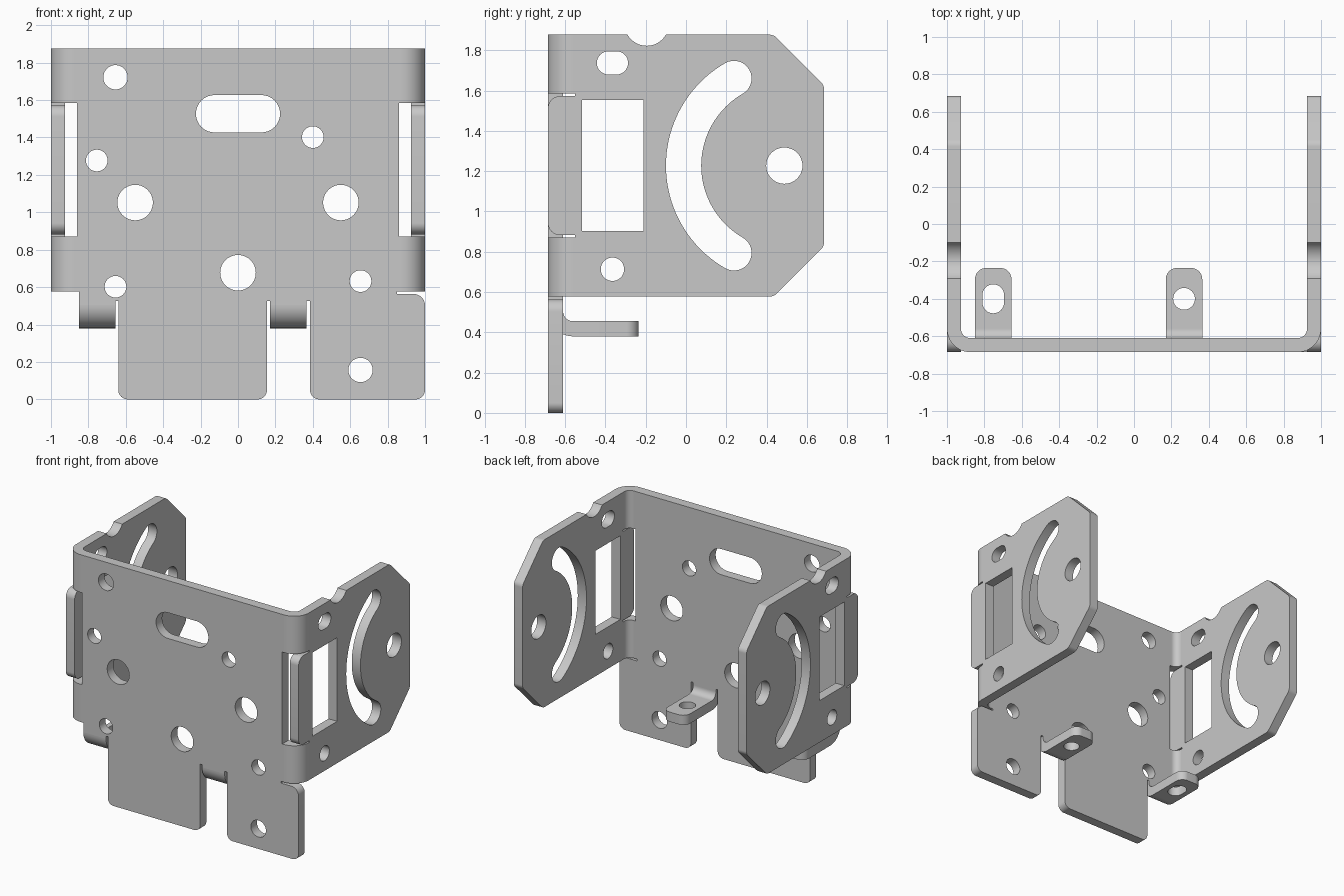
import bpy, bmesh
from math import radians, cos, sin, tan
from mathutils import Matrix, Vector

cube = bpy.data.objects.get("Cube")
if cube:
    bpy.data.objects.remove(cube, do_unlink=True)

steel = bpy.data.materials.new("grey steel")
steel.use_nodes = True
GREY = (0.58, 0.58, 0.58, 1)
steel.diffuse_color = GREY
steel.node_tree.nodes["Principled BSDF"].inputs["Base Color"].default_value = GREY

T = 0.075                      # sheet thickness
RI = 0.05                      # inner bend radius
RO = RI + T                    # outer bend radius
FRONT, BACK = -0.685, 0.685
BEND_Y = FRONT + RO            # where the bends meet the side plates
BEND_X = 1 - RO
LOW, TOP = 0.577, 1.877
SLIT_LOW, SLIT_TOP = 0.87, 1.584
MID = 1.227

# Sketch planes: sketch x, sketch y, extrusion direction
XY = Matrix.Identity(4)
XZ = Matrix(((1, 0, 0, 0), (0, 0, -1, 0), (0, 1, 0, 0), (0, 0, 0, 1)))
YZ = Matrix(((0, 0, 1, 0), (1, 0, 0, 0), (0, 1, 0, 0), (0, 0, 0, 1)))


def arc(cx, cy, r, a0, a1, n=16):
    angles = [radians(a0 + (a1 - a0) * i / n) for i in range(n + 1)]
    return [(cx + r * cos(a), cy + r * sin(a)) for a in angles]


def circle(cx, cy, r):
    return arc(cx, cy, r, 0, 360, 40)[:-1]


def slot(cx, cy, w, h):
    """Rounded slot along its longer direction."""
    r, d = min(w, h) / 2, abs(w - h) / 2
    if w > h:
        return arc(cx + d, cy, r, -90, 90) + arc(cx - d, cy, r, 90, 270)
    return arc(cx, cy + d, r, 0, 180) + arc(cx, cy - d, r, 180, 360)


def rounded(points):
    """Turn (x, y, radius) corners into fillets; plain (x, y) stay sharp."""
    out = []
    for i, p in enumerate(points):
        here = Vector(p[:2])
        if len(p) == 2:
            out.append(tuple(here))
            continue
        r = p[2]
        u = (Vector(points[i - 1][:2]) - here).normalized()
        v = (Vector(points[(i + 1) % len(points)][:2]) - here).normalized()
        half = u.angle(v) / 2
        centre = here + (u + v).normalized() * (r / sin(half))
        start = here + u * (r / tan(half)) - centre
        end = here + v * (r / tan(half)) - centre
        for k in range(9):
            spoke = start.lerp(end, k / 8).normalized()
            out.append(tuple(centre + spoke * r))
    return out


def sheet(name, loops, low, high, plane, mirror=False):
    """Fill the first loop, leave the others as holes, and extrude."""
    curve = bpy.data.curves.new(name, "CURVE")
    curve.dimensions = "2D"
    curve.fill_mode = "BOTH"
    curve.extrude = (high - low) / 2
    for loop in loops:
        spline = curve.splines.new("POLY")
        spline.points.add(len(loop) - 1)
        for point, (x, y) in zip(spline.points, loop):
            point.co = (x, y, 0, 1)
        spline.use_cyclic_u = True
    temp = bpy.data.objects.new(name + " sketch", curve)
    mesh = bpy.data.meshes.new_from_object(temp)
    bpy.data.objects.remove(temp)
    bpy.data.curves.remove(curve)
    mesh.transform(plane @ Matrix.Translation((0, 0, (low + high) / 2)))
    bm = bmesh.new()
    bm.from_mesh(mesh)
    bmesh.ops.remove_doubles(bm, verts=bm.verts, dist=0.0001)
    bmesh.ops.recalc_face_normals(bm, faces=bm.faces)
    for face in bm.faces:
        face.smooth = True
    bm.to_mesh(mesh)
    bm.free()
    mesh.set_sharp_from_angle(angle=radians(30))
    mesh.materials.clear()
    mesh.materials.append(steel)
    obj = bpy.data.objects.new(name, mesh)
    bpy.context.collection.objects.link(obj)
    if mirror:
        obj.modifiers.new("Mirror", "MIRROR").use_mirror_merge = False


def bend(cx, cy, a0, a1):
    return arc(cx, cy, RO, a0, a1) + arc(cx, cy, RI, a1, a0)


# Front plate with lower flaps and relief slits
TABS = {"right": (-0.85, -0.655), "left": (0.17, 0.365)}
TAB_Z = 0.38
FOLD_Z = TAB_Z + RO
RELIEF = 0.525
(r0, r1), (l0, l1) = TABS["right"], TABS["left"]
edge = 0.86
outline = [(-BEND_X, LOW), (r0, LOW), (r0, FOLD_Z), (r1, FOLD_Z), (r1, RELIEF),
           (-0.64, RELIEF), (-0.64, 0, 0.05), (0.155, 0, 0.05), (0.155, RELIEF),
           (l0, RELIEF), (l0, FOLD_Z), (l1, FOLD_Z), (l1, RELIEF),
           (0.385, RELIEF), (0.385, 0, 0.05), (1, 0, 0.05), (1, 0.563, 0.06),
           (0.85, 0.563), (0.85, LOW)]
right_edge = [(BEND_X, LOW), (BEND_X, SLIT_LOW), (edge, SLIT_LOW),
              (edge, SLIT_TOP), (BEND_X, SLIT_TOP), (BEND_X, TOP)]
outline += right_edge + [(-x, z) for x, z in reversed(right_edge[1:])]
small, medium, large = 0.058, 0.065, 0.095
holes = [circle(x, z, r) for x, z, r in (
    (-0.655, 1.722, medium), (-0.755, 1.277, small), (0.4, 1.402, small),
    (-0.55, 1.052, large), (0.55, 1.052, large), (0, 0.677, large),
    (-0.655, 0.602, small), (0.655, 0.632, small), (0.655, 0.157, medium))]
holes.append(slot(0, 1.527, 0.45, 0.2))
sheet("front_plate", [rounded(outline)] + holes, -FRONT - T, -FRONT, XZ)

# Side plates: chamfered back, top notch, straight front tab between slits
notch = arc(-0.195, TOP + 0.055, 0.11, -30, -150)
gap = 0.012
side = [(BEND_Y, LOW), (0.435, LOW, 0.05), (BACK, 0.827, 0.05),
        (BACK, 1.627, 0.05), (0.435, TOP, 0.05)] + notch + [
        (BEND_Y, TOP), (BEND_Y, SLIT_TOP), (-0.55, SLIT_TOP),
        (-0.55, SLIT_TOP - gap), (FRONT, SLIT_TOP - gap, 0.06),
        (FRONT, SLIT_LOW + gap, 0.06), (-0.55, SLIT_LOW + gap),
        (-0.55, SLIT_LOW), (BEND_Y, SLIT_LOW)]
window = [(-0.515, 0.902), (-0.21, 0.902), (-0.21, 1.552), (-0.515, 1.552)]

# Curved slot concentric with the pivot hole
px, R, w = 0.488, 0.5, 0.0875
dx, dz = R * cos(radians(120)), R * sin(radians(120))
curved_slot = (arc(px, MID, R + w, 120, 240, 40)
               + arc(px + dx, MID - dz, w, 240, 420)[1:-1]
               + arc(px, MID, R - w, 240, 120, 40)
               + arc(px + dx, MID + dz, w, -60, 120)[1:-1])
sheet("side_plates", [rounded(side), window, curved_slot, circle(px, MID, 0.09),
                      slot(-0.365, 1.737, 0.155, 0.115),
                      circle(-0.365, 0.713, small)], 1 - T, 1, YZ, mirror=True)

# Rounded corner bends joining the sides to the front
corner = bend(BEND_X, BEND_Y, -90, 0)
sheet("upper_corner_bends", [corner], SLIT_TOP, TOP, XY, mirror=True)
sheet("lower_corner_bends", [corner], LOW, SLIT_LOW, XY, mirror=True)

# Two small mounting tabs folded backwards
TAB_END = -0.235
for label, (x0, x1) in TABS.items():
    mid = (x0 + x1) / 2
    sheet(label + "_tab_bend", [bend(BEND_Y, FOLD_Z, 180, 270)], x0, x1, YZ)
    flat = rounded([(x0, BEND_Y), (x1, BEND_Y),
                    (x1, TAB_END, 0.06), (x0, TAB_END, 0.06)])
    hole = circle(mid, -0.4, small)
    if label == "right":
        hole = slot(mid, -0.4, 2 * small, 0.155)
    sheet(label + "_mounting_tab", [flat, hole], TAB_Z, TAB_Z + T, XY)
